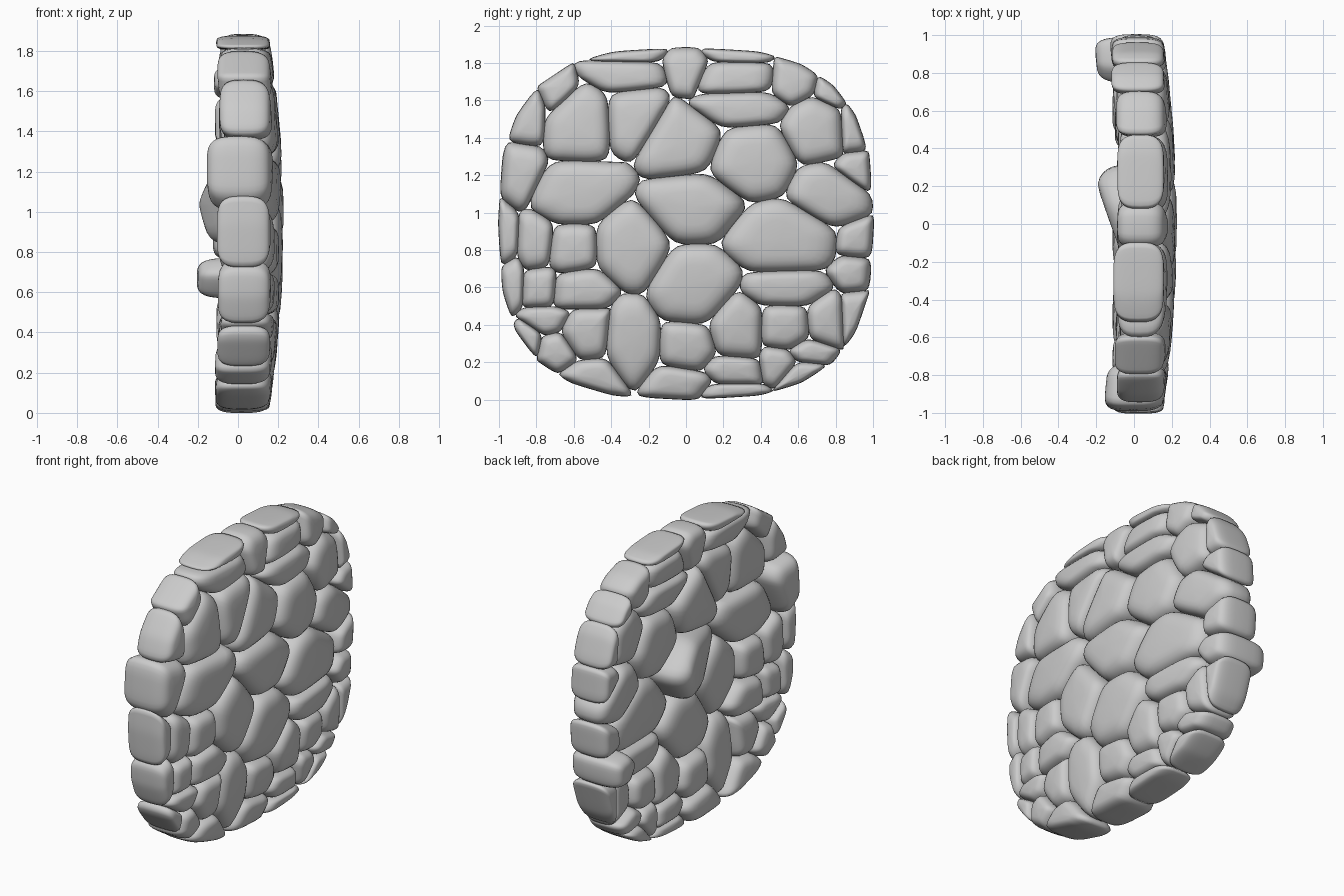
import bpy, bmesh, random
from math import sin, cos, pi, copysign
from mathutils import Vector

if "Cube" in bpy.data.objects:
    bpy.data.objects.remove(bpy.data.objects["Cube"])

random.seed(4)
MID = 0.942           # height of the panel centre
RY, RZ, N = 1.006, 0.944, 2.85   # superellipse outline

# stone centres (y, z) grouped by half-size (width, height)
STONES = {
    (.32, .20): [(.03, 1.03), (.51, .88), (-.60, 1.12)],
    (.21, .26): [(-.28, .83), (-.58, 1.48)],
    (.25, .21): [(.04, .62), (-.05, 1.38), (.36, 1.26), (.78, 1.11)],
    (.18, .20): [(-.27, 1.50), (.70, 1.43)],
    (.25, .10): [(.29, 1.56), (-.32, 1.73), (.26, 1.72), (.54, .59)],
    (.18, .10): [(-.54, .59), (-.06, .08), (.64, .12), (-.50, .11)],
    (.13, .13): [(0, 1.76), (.57, 1.71), (-.60, .82), (-.54, .35), (0, .28), (.53, .39)],
    (.14, .26): [(-.29, .30)],
    (.13, .18): [(-.86, 1.21), (.28, .40)],
    (.10, .16): [(-.81, .86), (-.84, 1.50), (-.68, 1.68), (.75, .42)],
    (.10, .10): [(.79, 1.66), (.89, 1.23), (-.79, .60), (.90, .86), (.88, .67),
                 (.50, .18), (-.69, .25)],
    (.06, .14): [(.88, 1.45), (-.95, .88), (-.92, .61), (.89, .44), (-.84, .32)],
    (.14, .07): [(-.78, .42), (.26, .16), (.69, .25)],
    (.17, .035): [(.26, .045), (.28, 1.835), (-.30, 1.835)],
}
cells = [(Vector(c), Vector(s)) for s, cs in STONES.items() for c in cs]
# stones that stand out further at the back
PROUD = {(-.86, 1.21): .05, (.88, .67): .09, (.90, .86): .03}


def spow(v, p):
    return copysign(abs(v) ** p, v)


def clip(poly, point, normal):
    """Keep the part of a convex polygon behind a line."""
    out = []
    for i, a in enumerate(poly):
        b = poly[(i + 1) % len(poly)]
        da, db = (a - point).dot(normal), (b - point).dot(normal)
        if da <= 0:
            out.append(a)
        if da * db < 0:
            out.append(a.lerp(b, da / (da - db)))
    return out


def outline():
    return [Vector((RY * spow(cos(t), 2 / N), MID + RZ * spow(sin(t), 2 / N)))
            for t in (2 * pi * i / 24 for i in range(24))]


def cell_shape(k):
    """Rim outline cut by a dividing line towards each neighbour."""
    c, s = cells[k]
    poly = outline()
    for axis in (Vector((1, 0)), Vector((0, 1))):
        for sign in (1, -1):
            reach = s.dot(axis) * 1.3 + .02
            poly = clip(poly, c + axis * sign * reach, axis * sign)
    for j, (c2, s2) in enumerate(cells):
        if j == k:
            continue
        d = c2 - c
        n = Vector((d.x / (s.x + s2.x) ** 2, d.y / (s.y + s2.y) ** 2)).normalized()
        r1 = Vector((s.x * n.x, s.y * n.y)).length
        r2 = Vector((s2.x * n.x, s2.y * n.y)).length
        poly = clip(poly, c + n * (d.dot(n) * r1 / (r1 + r2) + .004), n)
    return poly


def round_loop(poly, count=36):
    """Round the corners, then space points evenly."""
    for ratio in (.15, .25, .25):
        poly = [p for i, a in enumerate(poly)
                for p in (a.lerp(poly[(i + 1) % len(poly)], ratio),
                          a.lerp(poly[(i + 1) % len(poly)], 1 - ratio))]
    lens = [(poly[(i + 1) % len(poly)] - a).length for i, a in enumerate(poly)]
    step, out, i, run = sum(lens) / count, [], 0, 0.0
    for m in range(count):
        while run + lens[i] < m * step and i < len(poly) - 1:
            run += lens[i]
            i += 1
        out.append(poly[i].lerp(poly[(i + 1) % len(poly)], (m * step - run) / max(lens[i], 1e-6)))
    return out


def dome(y, z):
    return min(1, (abs(y) ** N + abs((z - MID) / RZ) ** N) ** (2 / N))


def make_stone(k):
    poly = cell_shape(k)
    if len(poly) < 3:
        return
    loop = round_loop(poly)
    mid = sum(loop, Vector((0, 0))) / len(loop)
    extra = random.uniform(-.015, .02)
    key = tuple(round(v, 2) for v in cells[k][0])
    extra += PROUD.get(key, 0)
    bm = bmesh.new()
    rings = []

    def vert(p, t):
        q = dome(p.x, p.y)
        front = .228 - .075 * q
        back = -.06 - .045 * q - extra
        if k == 0:                       # central stone wedges out at the back
            back -= .15 * max(0, min(1, (p.x + .2) / .42))
        x = (front + back) / 2 + (front - back) / 2 * spow(sin(t), .65)
        return bm.verts.new((x, p.x, p.y))

    steps = 16
    for i in range(1, steps):
        t = -pi / 2 + pi * i / steps
        rings.append([vert(mid + (p - mid) * cos(t) ** .46, t) for p in loop])
    for a, b in zip(rings, rings[1:]):
        for i in range(len(a)):
            j = (i + 1) % len(a)
            bm.faces.new((a[i], a[j], b[j], b[i]))
    for ring, t in ((rings[0], -pi / 2), (rings[-1], pi / 2)):
        tip = vert(mid, t)
        for i in range(len(ring)):
            bm.faces.new((ring[i], ring[(i + 1) % len(ring)], tip))
    bmesh.ops.recalc_face_normals(bm, faces=bm.faces)
    for f in bm.faces:
        f.smooth = True
    me = bpy.data.meshes.new("stone")
    bm.to_mesh(me)
    bm.free()
    bpy.context.collection.objects.link(bpy.data.objects.new(f"stone_{k + 1:02d}", me))


for k in range(len(cells)):
    make_stone(k)
